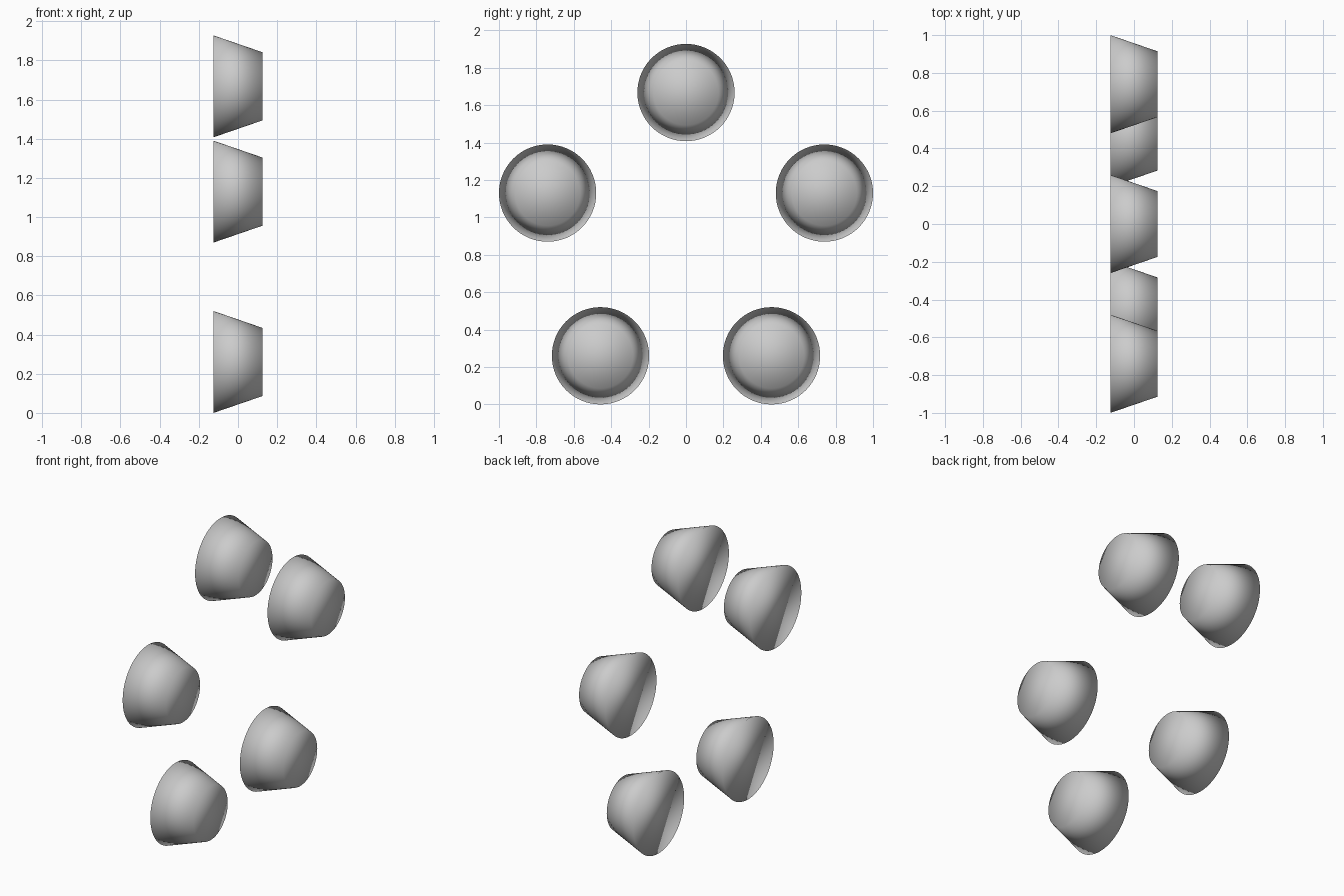
import bpy
from math import cos, sin, pi, radians

if "Cube" in bpy.data.objects:
    bpy.data.objects.remove(bpy.data.objects["Cube"])

COUNT = 5            # cups around the ring
RING = 0.778         # ring radius in the y-z plane
R_BIG, R_SMALL, DEPTH = 0.26, 0.174, 0.25
CENTRE_Z = R_BIG + RING * cos(pi / COUNT)


def tapered_cup(name, y, z):
    """Closed, fully smooth-shaded frustum narrowing towards +x."""
    bpy.ops.mesh.primitive_cone_add(
        vertices=64, radius1=R_BIG, radius2=R_SMALL, depth=DEPTH,
        end_fill_type='NGON', location=(0, y, z), rotation=(0, radians(90), 0))
    cup = bpy.context.object
    cup.name = name
    bpy.ops.object.shade_smooth()
    return cup


# five cups evenly spaced on an upright ring, one at the top
for i in range(COUNT):
    a = 2 * pi * i / COUNT
    tapered_cup(f"tapered_cup_{i + 1}", RING * sin(a), CENTRE_Z + RING * cos(a))
